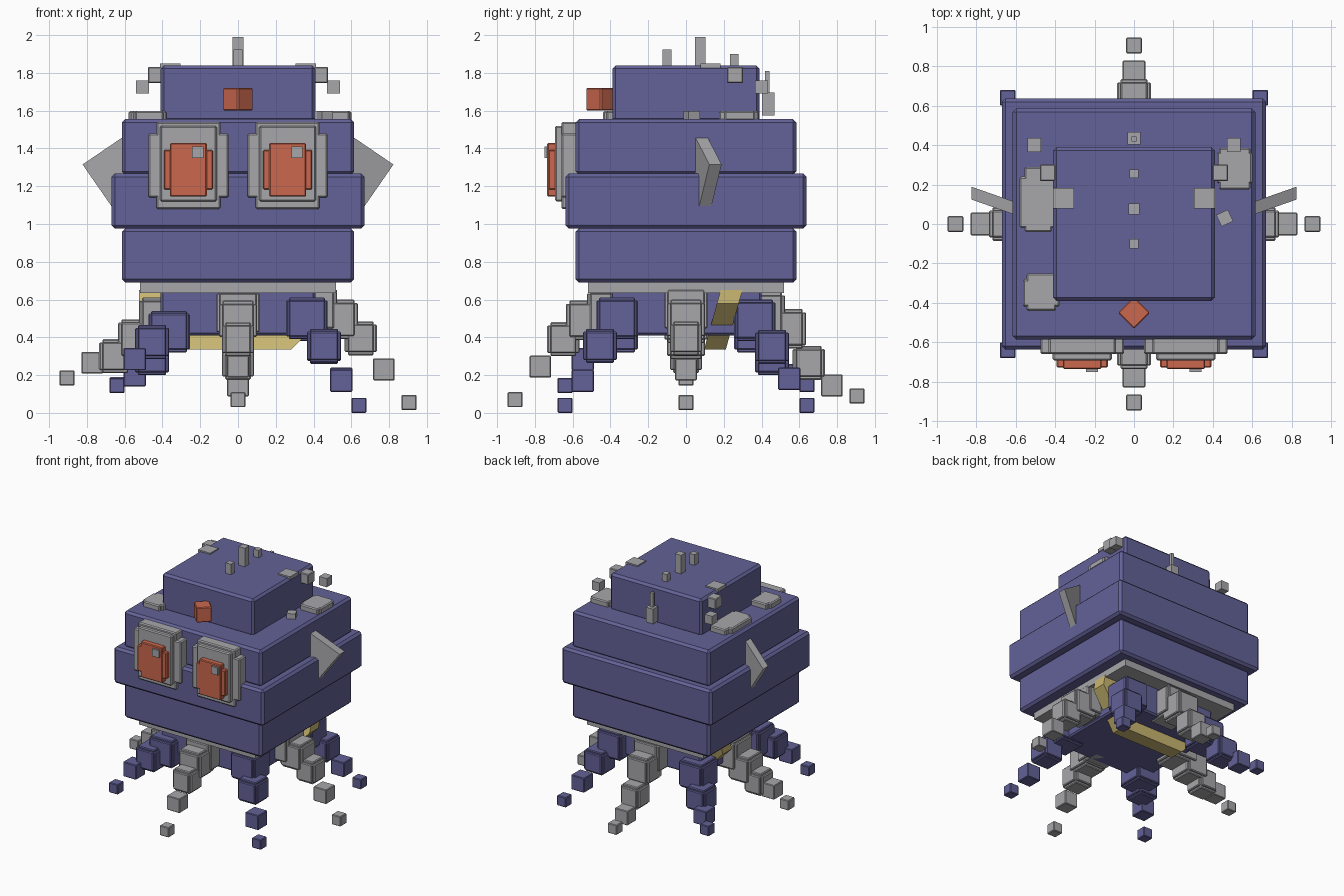
import bpy
import bmesh
from math import radians

if "Cube" in bpy.data.objects:
    bpy.data.objects.remove(bpy.data.objects["Cube"])


def material(name, rgb):
    m = bpy.data.materials.new(name)
    m.use_nodes = True
    m.diffuse_color = (*rgb, 1)
    m.node_tree.nodes["Principled BSDF"].inputs["Base Color"].default_value = (*rgb, 1)
    return m


BLUE = material("slate blue", (0.125, 0.12, 0.31))
GREY = material("light grey", (0.39, 0.39, 0.41))
ORANGE = material("orange", (0.6, 0.14, 0.075))
YELLOW = material("sand yellow", (0.6, 0.48, 0.17))


def finish(name, bm, mat, bevel=0.0):
    bmesh.ops.recalc_face_normals(bm, faces=bm.faces)
    me = bpy.data.meshes.new(name)
    bm.to_mesh(me)
    bm.free()
    me.materials.append(mat)
    ob = bpy.data.objects.new(name, me)
    bpy.context.collection.objects.link(ob)
    if bevel:
        mod = ob.modifiers.new("chamfer", "BEVEL")
        mod.width = bevel
        mod.segments = 1
    return ob


def box(name, centre, size, mat, bevel=0.0, turn=0):
    bm = bmesh.new()
    bmesh.ops.create_cube(bm, size=1)
    bmesh.ops.scale(bm, vec=size, verts=bm.verts)
    ob = finish(name, bm, mat, bevel)
    ob.location = centre
    ob.rotation_euler.z = radians(turn)
    return ob


def knob(name, centre, size, mat, step):
    """Stepped block: three crossed boxes, each full length on one axis."""
    for axis, label in enumerate(("across", "deep", "tall")):
        dims = [s - step * (i != axis) for i, s in enumerate(size)]
        box(f"{name}_{label}", centre, dims, mat, 0.006)


def slab(name, outline, y_at, thick, mat):
    """Extruded x-z outline whose depth is given by y_at(x, z)."""
    bm = bmesh.new()
    front, back = ([bm.verts.new((x, y_at(x, z) + d, z)) for x, z in outline]
                   for d in (-thick / 2, thick / 2))
    bm.faces.new(front)
    bm.faces.new(back[::-1])
    n = len(outline)
    for i in range(n):
        j = (i + 1) % n
        bm.faces.new((front[i], back[i], back[j], front[j]))
    return finish(name, bm, mat)


# Stacked body
for name, w, d, low, high in (
        ("crown", 0.82, 0.78, 1.55, 1.85),
        ("upper_head", 1.23, 1.17, 1.27, 1.565),
        ("middle_head", 1.34, 1.275, 0.985, 1.278),
        ("lower_head", 1.23, 1.17, 0.7, 0.987)):
    box(name, (0, 0, (low + high) / 2), (w, d, high - low), BLUE, 0.018)
box("base_plate", (0, 0, 0.675), (1.04, 1.04, 0.06), GREY)
box("leg_core", (0, 0, 0.54), (0.82, 0.8, 0.24), BLUE, 0.012)

# Leaning wedge under the body
slab("under_wedge", [(-0.28, 0.345), (0.28, 0.345), (0.525, 0.59), (0.525, 0.66),
                     (-0.525, 0.66), (-0.525, 0.59)],
     lambda x, z: 0.16 + (z - 0.37) * 0.28, 0.115, YELLOW)

# Eyes, same layout on both sides
for side, x in (("right", -0.2625), ("left", 0.2625)):
    eye = side + "_eye"
    box(eye + "_rim_wide", (x, -0.61, 1.32), (0.425, 0.1, 0.34), GREY, 0.008)
    box(eye + "_rim_tall", (x, -0.61, 1.32), (0.34, 0.1, 0.46), GREY, 0.008)
    box(eye + "_rim_front", (x, -0.63, 1.33), (0.3, 0.125, 0.4), GREY, 0.008)
    box(eye + "_iris_wide", (x, -0.69, 1.297), (0.26, 0.075, 0.21), ORANGE, 0.006)
    box(eye + "_iris_tall", (x, -0.695, 1.297), (0.195, 0.08, 0.285), ORANGE, 0.006)
    box(eye + "_glint", (x + 0.05, -0.72, 1.39), (0.06, 0.06, 0.06), GREY)

# Beak
box("beak", (0, -0.45, 1.67), (0.115, 0.115, 0.12), ORANGE, 0.006, 45)

# Mirrored fins, nubs and crown plates
for side, s in (("right", -1), ("left", 1)):
    slab(side + "_fin", [(s * x, z) for x, z in
                         ((0.55, 1.42), (0.61, 1.47), (0.823, 1.325), (0.66, 1.09), (0.55, 1.17))],
         lambda x, z: 0.085 + (abs(x) - 0.62) * 0.35, 0.065, GREY)
    box(side + "_inner_nub", (s * 0.437, 0.26, 1.798), (0.08, 0.085, 0.085), GREY, 0.005)
    box(side + "_outer_nub", (s * 0.505, 0.4, 1.735), (0.068, 0.07, 0.07), GREY)
    box(side + "_crown_plate", (s * 0.358, 0.13, 1.848), (0.108, 0.105, 0.025), GREY)

# Crown pegs and rear antenna
for name, y, w, top in (("front", -0.1, 0.047, 1.935), ("middle", 0.075, 0.056, 2.0),
                        ("rear", 0.255, 0.045, 1.91)):
    box(name + "_peg", (0, y, (1.8 + top) / 2), (w, w, top - 1.8), GREY)
box("antenna_base", (0, 0.435, 1.645), (0.065, 0.065, 0.12), GREY)
box("antenna", (0, 0.43, 1.76), (0.025, 0.025, 0.12), GREY)

# Plates lying on the shoulder
for name, x, y, w, d in (("rear_left", 0.51, 0.28, 0.16, 0.21),
                         ("rear_left_cross", 0.51, 0.285, 0.18, 0.16),
                         ("right", -0.485, 0.125, 0.14, 0.33),
                         ("right_cross", -0.49, 0.11, 0.18, 0.26),
                         ("front_right", -0.47, -0.345, 0.15, 0.19),
                         ("front_right_cross", -0.47, -0.35, 0.185, 0.14)):
    box(name + "_shoulder_plate", (x, y, 1.582), (w, d, 0.05), GREY, 0.008)
box("shoulder_chip", (0.46, 0.03, 1.58), (0.065, 0.065, 0.055), GREY, 0, 25)

# Straight grey legs: shared reach and size, own heights
reach = (0.41, 0.535, 0.65, 0.772, 0.905)
sizes = (0.23, 0.2, 0.17, 0.115, 0.08)
for name, dx, dy, heights in (
        ("left", 1, 0, (0.56, 0.505, 0.405, 0.24, 0.065)),
        ("right", -1, 0, (0.5, 0.4, 0.31, 0.275, 0.195)),
        ("front", 0, -1, (0.54, 0.5, 0.4, 0.255, 0.08)),
        ("back", 0, 1, (0.53, 0.455, 0.275, 0.155, 0.1))):
    for i, (r, w, z) in enumerate(zip(reach, sizes, heights)):
        part, at = f"{name}_grey_leg_{i + 1}", (dx * r, dy * r, z)
        if i < 3:
            knob(part, at, (w, w, w + 0.01), GREY, 0.035)
        else:
            box(part, at, (w, w, w), GREY, 0.005)

# Diagonal blue legs
reach = (0.365, 0.455, 0.547, 0.64)
sizes = (0.22, 0.18, 0.118, 0.08)
for name, sx, sy, heights in (
        ("front_left", 1, -1, (0.51, 0.365, 0.18, 0.05)),
        ("back_left", 1, 1, (0.5, 0.36, 0.19, 0.05)),
        ("front_right", -1, -1, (0.44, 0.385, 0.295, 0.155)),
        ("back_right", -1, 1, (0.44, 0.3, 0.21, 0.16))):
    for i, (r, w, z) in enumerate(zip(reach, sizes, heights)):
        part, at = f"{name}_blue_leg_{i + 1}", (sx * r, sy * r, z)
        if i < 2:
            knob(part, at, (w, w, w), BLUE, 0.03)
        else:
            box(part, at, (w, w, w), BLUE, 0.005)

# Stand the lowest leg tips on the ground
bpy.context.view_layer.update()
lowest = min((o.matrix_world @ v.co).z for o in bpy.data.objects if o.type == "MESH"
             and o.data.materials for v in o.data.vertices)
for o in bpy.data.objects:
    if o.type == "MESH" and o.data.materials:
        o.location.z -= lowest
